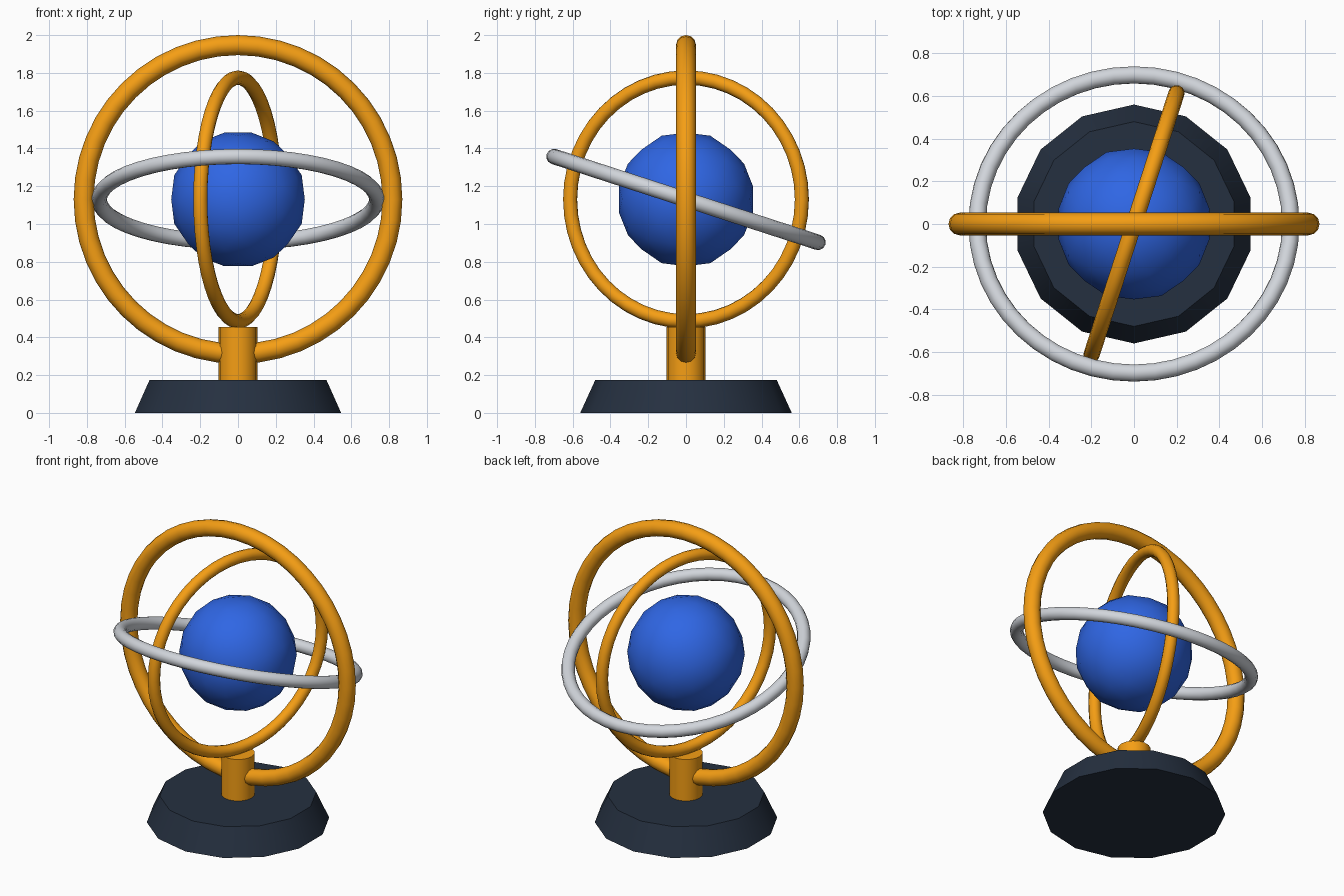
import bpy, bmesh
from math import radians, sqrt
from mathutils import Vector

if "Cube" in bpy.data.objects:
    bpy.data.objects.remove(bpy.data.objects["Cube"])

CENTRE = (0, 0, 1.13)


def material(name, hex_code):
    m = bpy.data.materials.new(name)
    rgb = [int(hex_code[i:i + 2], 16) / 255 for i in (0, 2, 4)]
    m.diffuse_color = [((c + 0.055) / 1.055) ** 2.4 for c in rgb] + [1]
    m.use_nodes = True
    m.node_tree.nodes["Principled BSDF"].inputs["Base Color"].default_value = m.diffuse_color
    return m


gold = material("gold", "f59e14")
silver = material("silver", "d1d5db")
blue = material("blue", "2f66e4")
dark = material("dark", "253040")


def finish(name, mat, angle=40):
    ob = bpy.context.object
    ob.name = name
    ob.data.materials.append(mat)
    bpy.ops.object.shade_smooth_by_angle(angle=radians(angle))
    return ob


def ring(name, major, minor, rotation, mat):
    bpy.ops.mesh.primitive_torus_add(
        major_radius=major, minor_radius=minor, major_segments=48, minor_segments=12,
        location=CENTRE, rotation=[radians(a) for a in rotation])
    finish(name, mat, 60)


def frustum(name, sides, r1, r2, z1, z2, mat):
    bpy.ops.mesh.primitive_cone_add(vertices=sides, radius1=r1, radius2=r2,
                                    depth=z2 - z1, location=(0, 0, (z1 + z2) / 2))
    finish(name, mat)


# Pedestal and stem
frustum("base", 14, 0.56, 0.48, 0, 0.175, dark)
frustum("stem", 16, 0.102, 0.102, 0.175, 0.455, gold)

# Three nested rings
ring("outer_ring", 0.817, 0.053, (90, 0, 0), gold)
ring("tilted_ring", 0.735, 0.041, (-18, 0, 0), silver)
ring("inner_ring", 0.645, 0.038, (90, 0, 72), gold)

# Globe: icosahedron standing on an edge, each edge cut in three and pushed to a sphere
bm = bmesh.new()
t = (1 + sqrt(5)) / 2
for a in (-1, 1):
    for b in (-t, t):
        for co in ((a, 0, b), (0, b, a), (b, a, 0)):
            bm.verts.new(co)
bmesh.ops.convex_hull(bm, input=bm.verts)
bmesh.ops.subdivide_edges(bm, edges=bm.edges[:], cuts=2, use_grid_fill=True)
for v in bm.verts:
    v.co = v.co.normalized() * 0.361
bmesh.ops.recalc_face_normals(bm, faces=bm.faces)
mesh = bpy.data.meshes.new("globe")
bm.to_mesh(mesh)
bm.free()
globe = bpy.data.objects.new("globe", mesh)
globe.location = CENTRE
bpy.context.collection.objects.link(globe)
bpy.ops.object.select_all(action='DESELECT')
globe.select_set(True)
bpy.context.view_layer.objects.active = globe
finish("globe", blue)
